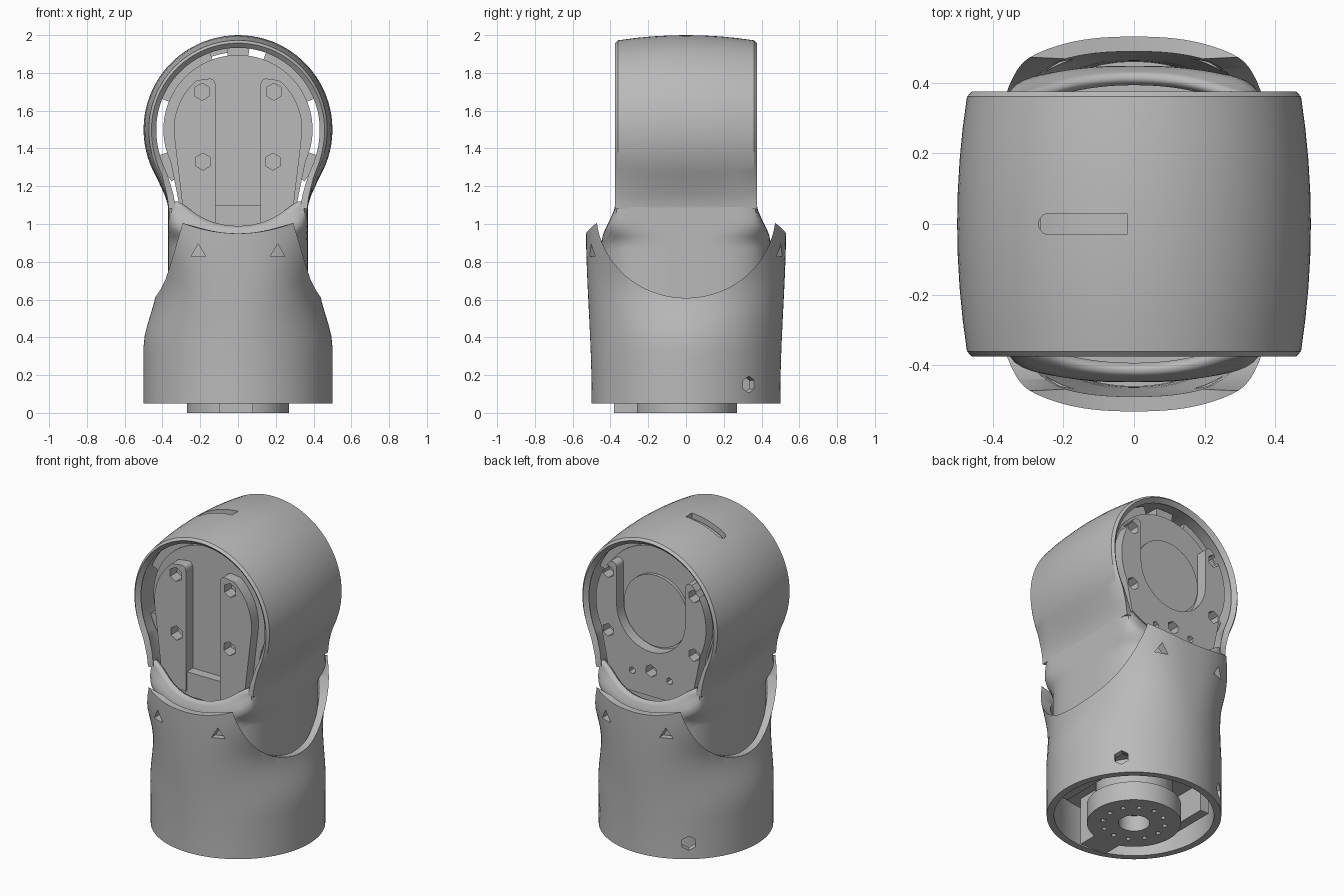
import bpy, bmesh, math
from mathutils import Matrix, Vector

cube = bpy.data.objects.get("Cube")
if cube:
    bpy.data.objects.remove(cube)

grey = bpy.data.materials.new("housing grey")
grey.use_nodes = True
grey.diffuse_color = (0.49, 0.49, 0.49, 1)
grey.node_tree.nodes["Principled BSDF"].inputs["Base Color"].default_value = (0.49, 0.49, 0.49, 1)


def finish(name, bm, outward=None):
    """Turn a bmesh into an object; outward = centre that open shells face away from."""
    bmesh.ops.recalc_face_normals(bm, faces=bm.faces)
    if outward is not None:
        bm.normal_update()
        if sum(f.normal.dot(f.calc_center_median() - Vector(outward)) for f in bm.faces) < 0:
            bmesh.ops.reverse_faces(bm, faces=bm.faces)
    mesh = bpy.data.meshes.new(name)
    bm.to_mesh(mesh)
    bm.free()
    mesh.materials.append(grey)
    ob = bpy.data.objects.new(name, mesh)
    bpy.context.collection.objects.link(ob)
    return ob


def loft(name, rows, closed, thickness, centre):
    bm = bmesh.new()
    grid = [[bm.verts.new(p) for p in row] for row in rows]
    for a, b in zip(grid, grid[1:]):
        n = len(a)
        for i in range(n if closed else n - 1):
            j = (i + 1) % n
            bm.faces.new((a[i], a[j], b[j], b[i]))
    ob = finish(name, bm, centre)
    solid = ob.modifiers.new("wall", 'SOLIDIFY')
    solid.thickness = thickness
    solid.offset = -1
    return ob


def prism(name, outline, y0, y1):
    bm = bmesh.new()
    face = bm.faces.new([bm.verts.new((x, y0, z)) for x, z in outline])
    ext = bmesh.ops.extrude_face_region(bm, geom=[face])
    moved = [v for v in ext["geom"] if isinstance(v, bmesh.types.BMVert)]
    bmesh.ops.translate(bm, vec=(0, y1 - y0, 0), verts=moved)
    return finish(name, bm)


def box(name, lo, hi):
    return prism(name, [(lo[0], lo[2]), (hi[0], lo[2]), (hi[0], hi[2]), (lo[0], hi[2])], lo[1], hi[1])


def cylinder(name, centre, direction, radius, length, sides=48):
    bm = bmesh.new()
    turn = Vector(direction).to_track_quat('Z', 'Y').to_matrix().to_4x4()
    bmesh.ops.create_cone(bm, cap_ends=True, segments=sides, radius1=radius, radius2=radius,
                          depth=length, matrix=Matrix.Translation(centre) @ turn)
    return finish(name, bm)


def cut(ob, cutters):
    """Subtract the cutters, bake the result and drop the cutters."""
    for c in cutters:
        c.hide_render = True
        mod = ob.modifiers.new("cut", 'BOOLEAN')
        mod.operation = 'DIFFERENCE'
        mod.solver = 'EXACT'
        mod.object = c
    bpy.context.view_layer.update()
    baked = bpy.data.meshes.new_from_object(ob.evaluated_get(bpy.context.evaluated_depsgraph_get()))
    ob.modifiers.clear()
    ob.data = baked
    for c in cutters:
        bpy.data.objects.remove(c)


def oval(t, rx, ry, n):
    """Point of a superellipse in the direction t."""
    c, s = math.cos(t), math.sin(t)
    r = (abs(c / rx) ** n + abs(s / ry) ** n) ** (-1 / n)
    return (r * c, r * s)


def ease(a, b, v):
    v = min(1, max(0, (v - a) / (b - a)))
    return v * v * (3 - 2 * v)


def arc(cx, cz, r, a0, a1, n):
    angles = [math.radians(a0 + (a1 - a0) * i / n) for i in range(n + 1)]
    return [(cx + r * math.cos(a), cz + r * math.sin(a)) for a in angles]


# Offset by half a step so that no column sits exactly on an axis
ANGLES = [2 * math.pi * (i + 0.5) / 128 for i in range(128)]


# Lower housing: round foot rising to two tabs around a saddle
def housing_section(t, z):
    rx = 0.5 - 0.07 * ease(0.35, 0.68, z) + 0.08 * ease(0.68, 1, z)
    return oval(t, rx, 0.5 + 0.03 * ease(0.1, 1, z), 2 + 0.5 * ease(0.38, 0.8, z))


rows = []
for i in range(17):
    row = []
    for t in ANGLES:
        top = min(1.01, 0.95 + 0.05 * (housing_section(t, 1)[0] / 0.28) ** 2)
        z = 0.05 + (top - 0.05) * i / 16
        row.append((*housing_section(t, z), z))
    rows.append(row)
lower_housing = loft("lower_housing", rows, True, 0.042, (0, 0, 0.5))
saddle = cylinder("saddle", (0, 0, 0), (1, 0, 0), 0.475, 1.4, 96)
saddle.data.transform(Matrix.Translation((0, 0, 1.06)) @ Matrix.Diagonal((1, 1, 0.95, 1)))
notches = [saddle]
for sx in (-1, 1):
    for sy in (-1, 1):
        notches.append(cylinder("notch", (sx * 0.21, sy * 0.5, 0.85), (0, 1, 0), 0.045, 0.2, 3))
for x, y in ((0.37, 0.33), (-0.3, 0.4)):
    notches.append(cylinder("screw_access", (x, y, 0.15), (x, y, 0), 0.045, 0.2, 6))
cut(lower_housing, notches)


# Neck: rounded sleeve squaring off into the upper housing
def neck_section(t, z):
    k = ease(0.9, 1.12, z)
    return oval(t, 0.37, 0.447 - 0.075 * k, 3.4 + 14 * k)


rows = []
for i in range(21):
    row = []
    for t in ANGLES:
        x = neck_section(t, 1.0)[0]
        z = 0.5 + (min(1.12, 0.99 + 0.11 * (x / 0.31) ** 2) - 0.5) * i / 20
        row.append((*neck_section(t, z), z))
    rows.append(row)
loft("neck", rows, True, 0.03, (0, 0, 0.8))
box("neck_floor", (-0.32, -0.36, 0.56), (0.32, 0.36, 0.6))

# Upper housing: barrel-shaped band over a round head
side = [(0.369, 1.08), (0.374, 1.11), (0.387, 1.15), (0.407, 1.195)]
profile = side + arc(0, 1.5, 0.5, -30, 210, 56) + [(-x, z) for x, z in reversed(side)]
rows = []
for y in (-0.375, -0.36, -0.27, -0.18, -0.09, 0, 0.09, 0.18, 0.27, 0.36, 0.375):
    inset = 0.03 * (y / 0.375) ** 2 + (0.012 if abs(y) > 0.37 else 0)
    row = []
    for x, z in profile:
        k = 1 - 2 * inset * ease(1.05, 1.3, z)
        row.append((x * k, y, 1.5 + (z - 1.5) * (k if z > 1.5 else 1)))
    rows.append(row)
upper_housing = loft("upper_housing", rows, False, 0.035, (0, 0, 1.45))
cut(upper_housing, [box("slot", (-0.24, -0.03, 1.8), (-0.02, 0.03, 2.1)),
                    cylinder("slot_end", (-0.24, 0, 1.9), (0, 0, 1), 0.03, 0.4, 20)])
prism("slot_floor", arc(0, 1.5, 0.41, 90, 126, 10) + arc(0, 1.5, 0.45, 126, 90, 10), -0.05, 0.05)

# Inner motor body with spacers that join it to the band
body = [(0.31, 0.9), (0.31, 1.1)] + arc(0, 1.5, 0.395, -25, 205, 48) + [(-0.31, 1.1), (-0.31, 0.9)]
prism("motor_body", body, -0.28, 0.28)
for start, end in ((22, 70), (82, 98), (110, 158), (198, 218), (-38, -18)):
    spacer = arc(0, 1.5, 0.385, start, end, 12) + arc(0, 1.5, 0.445, end, start, 12)
    prism("spacer", spacer, -0.27, 0.27)

# Front rails with socket holes, and the ledge in the channel between
for sx, label in ((-1, "right"), (1, "left")):
    outline = [(0.12, 0.98), (0.28, 0.98)] + arc(0, 1.5, 0.34, -10, 50, 14)
    outline += arc(0.15, 1.74, 0.03, 90, 180, 6)
    rail = prism("front_rail_" + label, [(sx * x, z) for x, z in outline], -0.35, -0.27)
    cut(rail, [cylinder("socket", (sx * x, -0.31, z), (0, 1, 0), 0.045, 0.2, 6)
               for x, z in ((0.19, 1.7), (0.185, 1.33))])
box("channel_ledge", (-0.13, -0.34, 0.95), (0.13, -0.27, 1.1))

# Back yoke around a round cover
half = [(0.29, 0.98), (0.3, 1.1)] + arc(0, 1.5, 0.385, -25, 42, 16) + arc(0.27, 1.73, 0.03, 90, 180, 5)
outline = half + arc(0, 1.5, 0.24, 0, -180, 32) + [(-x, z) for x, z in reversed(half)]
yoke = prism("back_yoke", outline, 0.27, 0.35)
sockets = [(0, 1.14, 0.04), (0.13, 1.11, 0.022), (-0.13, 1.11, 0.022)]
sockets += [(sx * 0.3, z, 0.04) for sx in (-1, 1) for z in (1.69, 1.32)]
cut(yoke, [cylinder("socket", (x, 0.31, z), (0, 1, 0), r, 0.2, 6) for x, z, r in sockets])
cylinder("back_cover", (0, 0.285, 1.5), (0, 1, 0), 0.225, 0.03)

# Base motor: bored flange with a ring of bolt holes, mount and lug
flange = cylinder("base_flange", (0, 0, 0.06), (0, 0, 1), 0.27, 0.12, 56)
bolts = [cylinder("bore", (0, 0, 0), (0, 0, 1), 0.09, 0.2, 32)]
for i in range(12):
    a = math.radians(30 * i)
    bolts.append(cylinder("bolt", (0.18 * math.cos(a), 0.18 * math.sin(a), 0), (0, 0, 1), 0.016, 0.08, 6))
cut(flange, bolts)
cylinder("base_motor", (0, 0, 0.3), (0, 0, 1), 0.22, 0.4)
cylinder("base_mount", (0, 0, 0.32), (0, 0, 1), 0.46, 0.04, 64)
box("base_lug", (-0.1, -0.38, 0.0), (0.08, -0.2, 0.3))
for sx in (-1, 1):
    box("base_bracket", (sx * 0.36 - 0.03, -0.2, 0.12), (sx * 0.36 + 0.03, 0.2, 0.32))

# Smooth shading with sharp edges kept
for ob in bpy.context.scene.objects:
    ob.select_set(ob.type == 'MESH')
    if ob.type == 'MESH':
        bpy.context.view_layer.objects.active = ob
bpy.ops.object.shade_smooth_by_angle(angle=math.radians(32))
